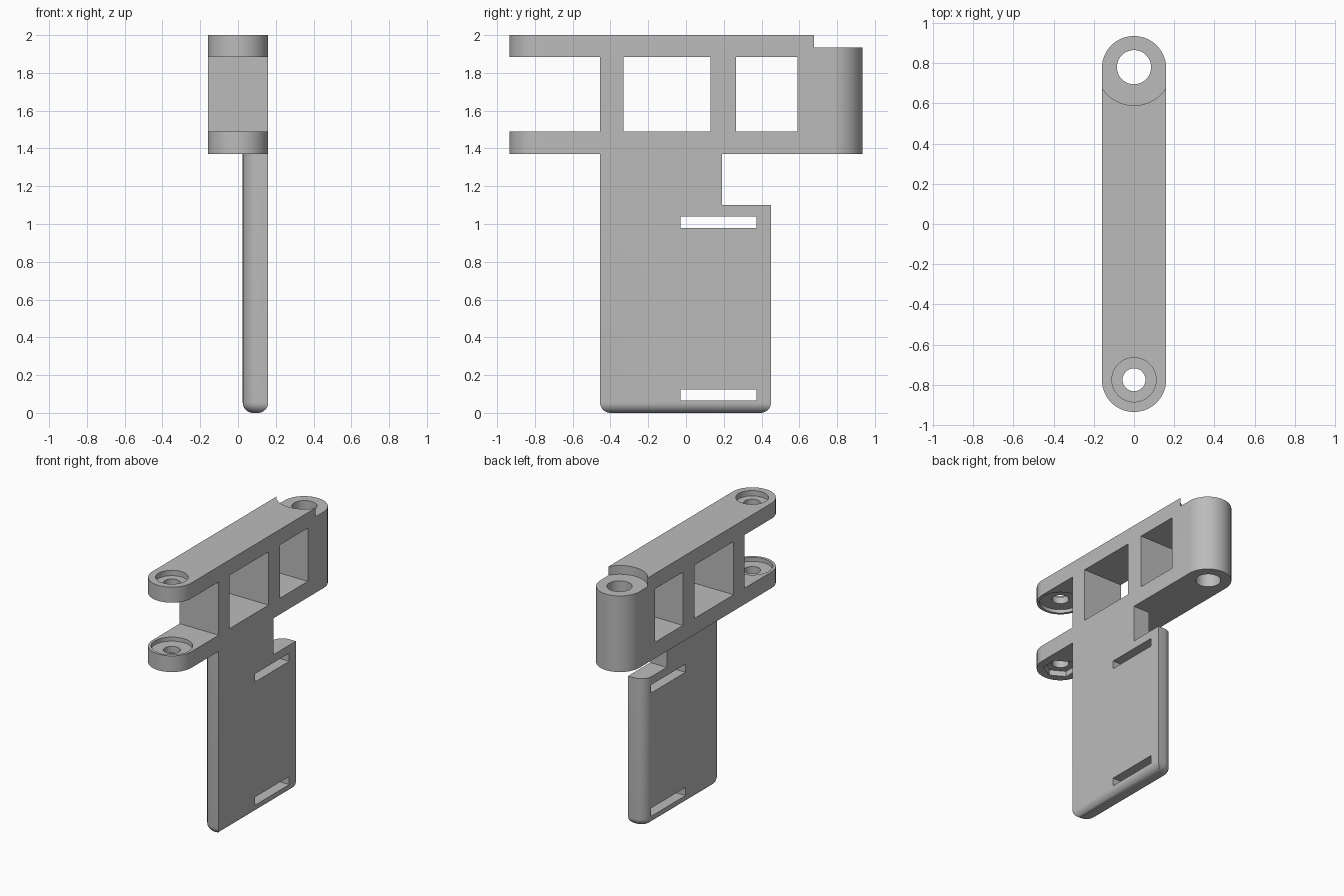
import bpy, bmesh, math
from mathutils import Matrix

old = bpy.data.objects.get("Cube")
if old:
    bpy.data.objects.remove(old, do_unlink=True)

grey = bpy.data.materials.new("plain_grey")
grey.use_nodes = True
grey.diffuse_color = (0.5, 0.5, 0.5, 1)
grey.node_tree.nodes["Principled BSDF"].inputs["Base Color"].default_value = (0.5, 0.5, 0.5, 1)


def finish(bm, name):
    bmesh.ops.recalc_face_normals(bm, faces=bm.faces)
    mesh = bpy.data.meshes.new(name)
    bm.to_mesh(mesh)
    bm.free()
    mesh.materials.append(grey)
    obj = bpy.data.objects.new(name, mesh)
    bpy.context.collection.objects.link(obj)
    return obj


def box_mesh(x, y, z):
    bm = bmesh.new()
    size = [b - a for a, b in (x, y, z)]
    mid = [(a + b) / 2 for a, b in (x, y, z)]
    bmesh.ops.create_cube(bm, size=1, matrix=Matrix.Translation(mid) @ Matrix.Diagonal((*size, 1)))
    return bm


def box(name, x, y, z):
    return finish(box_mesh(x, y, z), name)


def cylinder(name, y, r, z0, z1, sides=64):
    bm = bmesh.new()
    bmesh.ops.create_cone(bm, cap_ends=True, segments=sides, radius1=r, radius2=r, depth=z1 - z0,
                          matrix=Matrix.Translation((0, y, (z0 + z1) / 2)))
    return finish(bm, name)


def combine(target, tool, operation="DIFFERENCE"):
    mod = target.modifiers.new("combine", "BOOLEAN")
    mod.operation, mod.solver, mod.object = operation, "EXACT", tool
    bpy.context.view_layer.objects.active = target
    bpy.ops.object.modifier_apply(modifier=mod.name)
    bpy.data.objects.remove(tool, do_unlink=True)


HALF = 0.16            # half width of the bar
PIVOT = 0.775          # distance of both pivots from the middle
LOW, TOP = 1.37, 2.0   # bar heights
ACROSS = (-0.3, 0.3)

# Bar with round ends
bm = bmesh.new()
ring = []
for end in (1, -1):
    for i in range(33):
        a = math.pi * i / 32
        ring.append(bm.verts.new((end * HALF * math.cos(a), end * (PIVOT + HALF * math.sin(a)), LOW)))
face = bm.faces.new(ring)
top = bmesh.ops.extrude_face_region(bm, geom=[face])["geom"]
bmesh.ops.translate(bm, vec=(0, 0, TOP - LOW), verts=[v for v in top if isinstance(v, bmesh.types.BMVert)])
bracket = finish(bm, "hinge_bracket")

# Fork gap and the two windows
for y in ((-1.2, -0.455), (-0.33, 0.13), (0.265, 0.59)):
    combine(bracket, box("window_cutter", ACROSS, y, (1.49, 1.885)))

# Rear step and pivot hole
combine(bracket, cylinder("step_cutter", 0.78, 0.19, 1.935, 2.2, 96))
combine(bracket, cylinder("rear_hole_cutter", 0.78, 0.085, 1.2, 2.2))

# Fork holes: screw recess, washer recesses and hexagonal nut recess
combine(bracket, cylinder("fork_hole_cutter", -PIVOT, 0.057, 1.2, 2.2))
combine(bracket, cylinder("screw_recess_cutter", -PIVOT, 0.11, 1.96, 2.1))
combine(bracket, cylinder("washer_recess_cutter", -PIVOT, 0.14, 1.46, 1.91))
combine(bracket, cylinder("nut_recess_cutter", -PIVOT, 0.115, 1.3, 1.41, 6))

# Plate: rounded inner upright edges, then rounded foot
bm = box_mesh((0.025, HALF), (-0.455, 0.45), (0, 1.43))


def round_edges(test, radius):
    edges = [e for e in bm.edges if all(test(v.co) for v in e.verts)]
    bmesh.ops.bevel(bm, geom=edges, offset=radius, segments=8, profile=0.5,
                    affect="EDGES", clamp_overlap=False)


for side in (-1, 1):
    round_edges(lambda c: c.x < 0.03 and c.y * side > 0.4, 0.085)
round_edges(lambda c: c.z < 0.001, 0.055)
plate = finish(bm, "plate")

# Plate notch and strap slots
combine(plate, box("notch_cutter", ACROSS, (0.19, 0.7), (1.1, 1.6)))
for z in ((0.065, 0.125), (0.98, 1.04)):
    combine(plate, box("slot_cutter", ACROSS, (-0.03, 0.372), z))

combine(bracket, plate, "UNION")

bpy.ops.object.select_all(action="DESELECT")
bracket.select_set(True)
bpy.context.view_layer.objects.active = bracket
bpy.ops.object.shade_smooth_by_angle(angle=math.radians(30))
